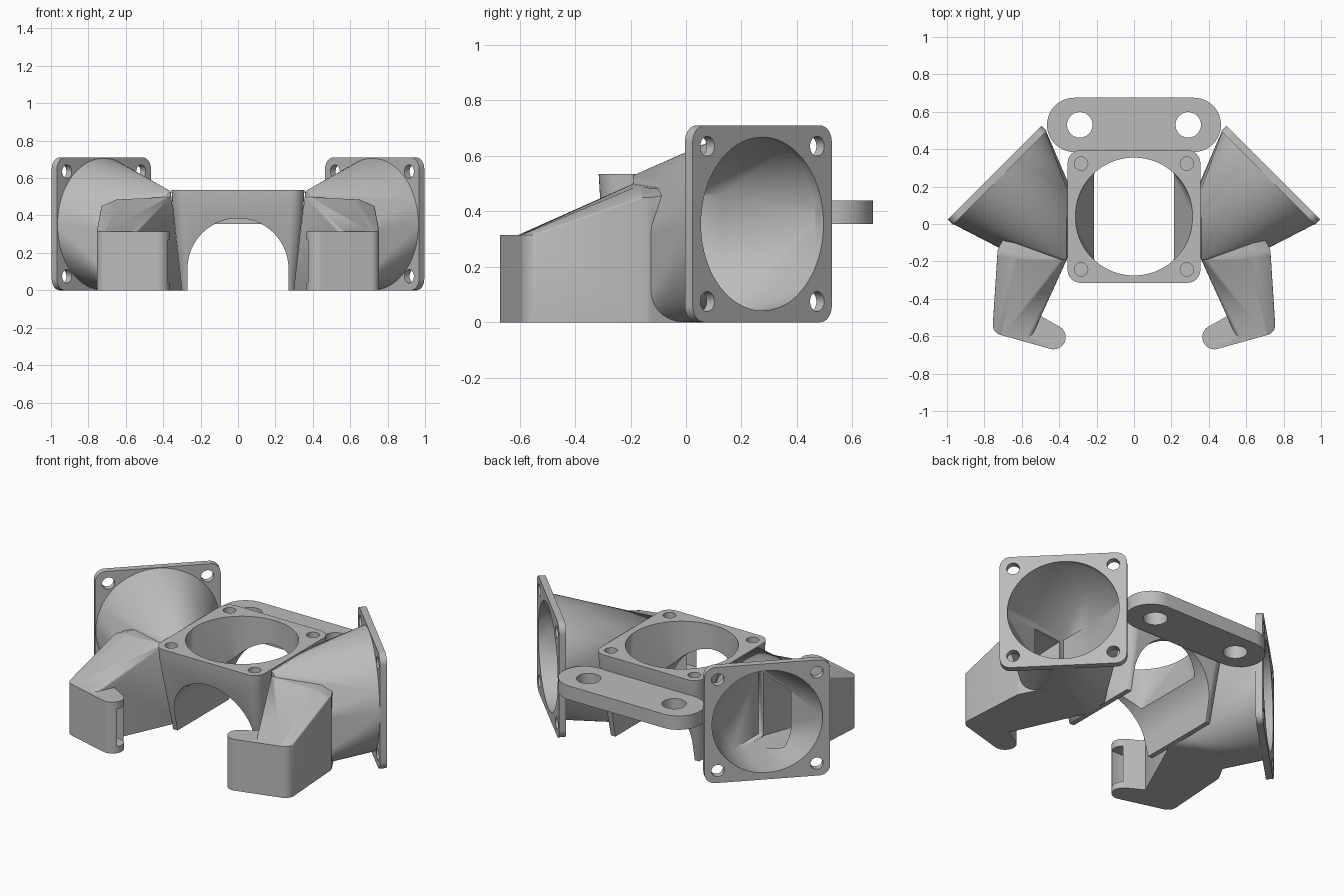
import bpy, bmesh, math
from mathutils import Matrix, Vector

if "Cube" in bpy.data.objects:
    bpy.data.objects.remove(bpy.data.objects["Cube"], do_unlink=True)

GREY = (0.5, 0.5, 0.5, 1)
grey = bpy.data.materials.new("grey plastic")
grey.use_nodes = True
grey.diffuse_color = GREY
grey.node_tree.nodes["Principled BSDF"].inputs["Base Color"].default_value = GREY


def ring(x, y, r, z, n=48):
    return [Vector((x + r * math.cos(i * math.tau / n), y + r * math.sin(i * math.tau / n), z))
            for i in range(n)]


def post(x, y, r, z0, z1, n=48):
    return ring(x, y, r, z0, n) + ring(x, y, r, z1, n)


def square(half, r, z, cy=0.0):
    """Rounded square outline at one height."""
    d = half - r
    return [p for sx in (-d, d) for sy in (-d, d) for p in ring(sx, cy + sy, r, z, 32)]


def hull(name, points, matrix=Matrix()):
    """Convex solid around a set of points."""
    bm = bmesh.new()
    for p in points:
        bm.verts.new(matrix @ Vector(p))
    bmesh.ops.remove_doubles(bm, verts=bm.verts, dist=1e-5)
    bmesh.ops.convex_hull(bm, input=bm.verts)
    bmesh.ops.delete(bm, geom=[v for v in bm.verts if not v.link_faces], context='VERTS')
    bmesh.ops.dissolve_limit(bm, angle_limit=0.002, verts=bm.verts, edges=bm.edges)
    bmesh.ops.recalc_face_normals(bm, faces=bm.faces)
    mesh = bpy.data.meshes.new(name)
    bm.to_mesh(mesh)
    bm.free()
    mesh.materials.append(grey)
    obj = bpy.data.objects.new(name, mesh)
    bpy.context.collection.objects.link(obj)
    return obj


def combine(obj, others, operation):
    """Apply boolean steps and discard the helper solids."""
    for other in others:
        mod = obj.modifiers.new("boolean", 'BOOLEAN')
        mod.object, mod.operation, mod.solver = other, operation, 'EXACT'
        graph = bpy.context.evaluated_depsgraph_get()
        mesh = bpy.data.meshes.new_from_object(obj.evaluated_get(graph))
        obj.modifiers.clear()
        obj.data = mesh
        bpy.data.objects.remove(other, do_unlink=True)


def finish(obj):
    bpy.ops.object.select_all(action='DESELECT')
    obj.select_set(True)
    bpy.context.view_layer.objects.active = obj
    bpy.ops.object.shade_smooth_by_angle(angle=math.radians(28))


# Central fan mount: square plate tapering down into two legs
CY = 0.04
mount = hull("central_fan_mount", square(0.355, 0.07, 0.535, CY) + square(0.35, 0.07, 0.45, CY)
             + [(x, y, 0) for x in (-0.3, 0.3) for y in (-0.2, 0.3)])
throat_top = ring(0, CY, 0.315, 0.54, 96)
throat_low = [Vector((max(-0.21, min(0.21, p.x)), p.y, 0.27)) for p in throat_top]
along_y = Matrix.Rotation(math.pi / 2, 4, 'X')
arch = hull("arch_cutter", post(0, 0.115, 0.27, -1, 1, 96) + post(0, -0.5, 0.27, -1, 1, 96), along_y)
screws = [hull("screw_cutter", post(sx * 0.283, CY + sy * 0.283, 0.036, 0.42, 0.6, 32))
          for sx in (-1, 1) for sy in (-1, 1)]
combine(mount, [hull("throat_cutter", throat_top + throat_low), arch] + screws, 'DIFFERENCE')
finish(mount)

# Rear mounting bracket
bracket = hull("rear_bracket", post(-0.32, 0.53, 0.145, 0.355, 0.44) + post(0.32, 0.53, 0.145, 0.355, 0.44))
combine(bracket, [hull("bolt_cutter", post(x, 0.53, 0.068, 0.3, 0.5)) for x in (-0.29, 0.29)], 'DIFFERENCE')
finish(bracket)

# Side fan frame: local z points outward and backward, local y up
out = Vector((1, 1, 0)).normalized()
side = Vector((-1, 1, 0)).normalized()
frame = Matrix((side, Vector((0, 0, 1)), out)).transposed().to_4x4()
frame.translation = (0.745, 0.275, 0.355)

# Side duct: flange, funnel, sloping arm and inward nozzle
duct = hull("side_duct", square(0.355, 0.06, 0) + square(0.355, 0.06, -0.04), frame)
disc = [frame @ p for p in ring(0, 0, 0.354, -0.03, 96)]
inner_wall = [(0.36, -0.19, 0.53), (0.36, 0.19, 0.53), (0.3, -0.06, 0), (0.3, 0.1, 0)]
funnel = hull("funnel", disc + inner_wall + [(0.36, -0.19, 0.3), (0.6, -0.19, 0.3), (0.6, -0.19, 0)])
arm = hull("arm", post(0.7, -0.54, 0.055, 0, 0.315) + post(0.58, -0.555, 0.05, 0, 0.315)
           + post(0.68, -0.15, 0.05, 0, 0.45) + post(0.62, -0.16, 0.03, 0, 0.485)
           + [(0.36, -0.19, 0.5), (0.36, 0.05, 0.5), (0.3, -0.06, 0), (0.6, 0.1, 0.48), (0.6, 0.1, 0)])
nozzle = hull("nozzle", post(0.7, -0.54, 0.055, 0, 0.315) + post(0.43, -0.605, 0.065, 0, 0.315)
              + post(0.57, -0.51, 0.05, 0, 0.315))
combine(duct, [funnel, arm, nozzle], 'UNION')

# Air passages and screw holes of the duct
mouth = [frame @ p for z in (0.02, -0.04) for p in ring(0, 0, 0.3125, z, 96)]
funnel_air = hull("funnel_air", mouth + [(0.41, y, z) for y in (-0.12, 0.13) for z in (0.04, 0.46)])
arm_air = hull("arm_air", [(x, y, z) for x, y, top in
                           ((0.6, -0.53, 0.27), (0.71, -0.53, 0.27), (0.45, -0.12, 0.43),
                            (0.68, -0.12, 0.4), (0.45, 0.02, 0.43), (0.68, 0.02, 0.4))
                           for z in (0.04, top)])
nozzle_air = hull("nozzle_air", [(x, y, z) for x, y in
                                 ((0.33, -0.64), (0.33, -0.57), (0.45, -0.57), (0.45, -0.64),
                                  (0.66, -0.56), (0.62, -0.5)) for z in (0.04, 0.27)])
screws = [hull("screw_cutter", post(sx * 0.28, sy * 0.28, 0.036, -0.07, 0.1, 32), frame)
          for sx in (-1, 1) for sy in (-1, 1)]
combine(duct, [funnel_air, arm_air, nozzle_air] + screws, 'DIFFERENCE')
finish(duct)
duct.name = "left_side_duct"

# Mirrored duct on the other side
other = duct.copy()
other.name = "right_side_duct"
other.data = duct.data.copy()
other.data.transform(Matrix.Scale(-1, 4, (1, 0, 0)))
other.data.flip_normals()
bpy.context.collection.objects.link(other)
